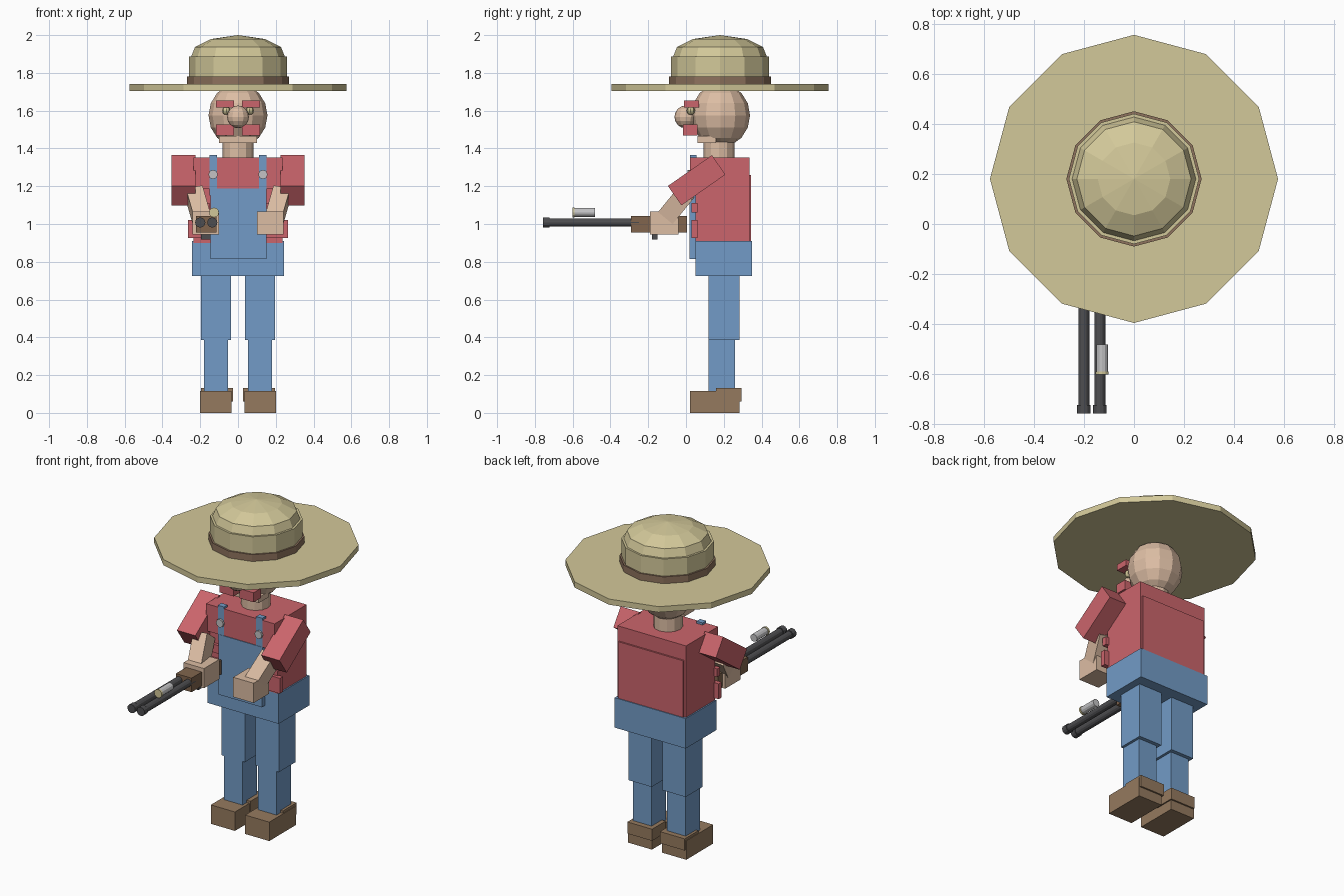
import bpy, bmesh, math
from mathutils import Matrix, Vector

if "Cube" in bpy.data.objects:
    bpy.data.objects.remove(bpy.data.objects["Cube"])


def material(name, r, g, b):
    m = bpy.data.materials.new(name)
    m.use_nodes = True
    m.diffuse_color = (r, g, b, 1)
    node = next(n for n in m.node_tree.nodes if n.type == 'BSDF_PRINCIPLED')
    node.inputs["Base Color"].default_value = (r, g, b, 1)
    return m


STRAW = material("straw", .65, .58, .32)
RED = material("shirt red", .60, .13, .15)
BLUE = material("denim blue", .17, .33, .57)
BROWN = material("boot brown", .30, .195, .114)
BAND = material("band brown", .27, .17, .11)
SKIN = material("skin", .72, .51, .37)
STEEL = material("dark steel", .075, .075, .08)
SILVER = material("silver", .55, .55, .56)
WOOD = material("stock wood", .22, .13, .075)


def finish(name, bm, mat):
    bmesh.ops.recalc_face_normals(bm, faces=bm.faces)
    mesh = bpy.data.meshes.new(name)
    bm.to_mesh(mesh)
    bm.free()
    mesh.materials.append(mat)
    ob = bpy.data.objects.new(name, mesh)
    bpy.context.collection.objects.link(ob)
    return ob


def box(name, x, y, z, mat):
    """Box from its extents along each axis."""
    bm = bmesh.new()
    bmesh.ops.create_cube(bm, size=1)
    mid = Vector([(a + b) / 2 for a, b in (x, y, z)])
    size = [b - a for a, b in (x, y, z)]
    bm.transform(Matrix.Translation(mid) @ Matrix.Diagonal((*size, 1)))
    return finish(name, bm, mat)


def limb(name, start, end, width, depth, mat):
    """Box stretched between two points."""
    a, b = Vector(start), Vector(end)
    d = (b - a).normalized()
    side = (Vector((1, 0, 0)) - d * d.x).normalized()
    rot = Matrix((side, d.cross(side), d)).transposed().to_4x4()
    bm = bmesh.new()
    bmesh.ops.create_cube(bm, size=1)
    scale = Matrix.Diagonal((width, depth, (b - a).length, 1))
    bm.transform(Matrix.Translation((a + b) / 2) @ rot @ scale)
    return finish(name, bm, mat)


def tube(name, centre, radius, length, mat, sides=12, along_y=True):
    bm = bmesh.new()
    bmesh.ops.create_cone(bm, cap_ends=True, segments=sides, radius1=radius,
                          radius2=radius, depth=length)
    rot = Matrix.Rotation(math.pi / 2, 4, 'X') if along_y else Matrix()
    bm.transform(Matrix.Translation(centre) @ rot)
    return finish(name, bm, mat)


def ball(name, centre, size, mat, sides=12, rings=8):
    bm = bmesh.new()
    bmesh.ops.create_uvsphere(bm, u_segments=sides, v_segments=rings, radius=1)
    bm.transform(Matrix.Translation(centre) @ Matrix.Diagonal((*size, 1)))
    return finish(name, bm, mat)


def lathe(name, profile, y, mat, sides=12):
    """Faceted solid turned about a vertical axis."""
    bm = bmesh.new()
    verts = [bm.verts.new((r, 0, z)) for r, z in profile]
    edges = [bm.edges.new(p) for p in zip(verts, verts[1:])]
    bmesh.ops.spin(bm, geom=verts + edges, axis=(0, 0, 1), cent=(0, 0, 0),
                   angle=math.tau, steps=sides)
    bmesh.ops.remove_doubles(bm, verts=bm.verts, dist=.0005)
    bm.transform(Matrix.Translation((0, y, 0)))
    return finish(name, bm, mat)


# Hat
HY = .18
lathe("hat_brim", [(0, 1.705), (.575, 1.705), (.575, 1.74), (0, 1.74)], HY, STRAW)
lathe("hat_band", [(0, 1.73), (.27, 1.73), (.27, 1.782), (0, 1.782)], HY, BAND)
lathe("hat_crown", [(0, 1.735), (.26, 1.735), (.26, 1.888), (.247, 1.888),
                    (.228, 1.937), (.145, 1.979), (0, 2)], HY, STRAW)

# Head and face
ball("head", (0, .183, 1.575), (.156, .156, .168), SKIN)
tube("neck", (0, .175, 1.39), .083, .09, SKIN, along_y=False)
box("chin", (-.1, .1), (.06, .16), (1.43, 1.465), SKIN)
ball("nose", (0, -.003, 1.567), (.058, .058, .06), SKIN)

# Torso and overalls
box("shirt", (-.235, .235), (.05, .335), (.9, 1.352), RED)
box("shirt_yoke", (-.235, .235), (.022, .06), (1.185, 1.352), RED)
box("shirt_back_panel", (-.222, .222), (.33, .345), (.9, 1.26), RED)
box("trouser_waist", (-.243, .243), (.05, .35), (.725, .91), BLUE)
box("bib", (-.145, .15), (.018, .06), (.815, 1.187), BLUE)

# Paired parts
for side, s in (("left", 1), ("right", -1)):
    def span(a, b):
        return tuple(sorted((s * a, s * b)))

    box(side + "_eyebrow", span(.022, .117), (-.01, .07), (1.617, 1.655), RED)
    ball(side + "_eye", (s * .062, .025, 1.6), (.022, .022, .022), STRAW, 8, 6)
    box(side + "_moustache", span(.02, .117), (-.015, .06), (1.468, 1.527), RED)

    box(side + "_strap", span(.11, .152), (.02, .055), (1.15, 1.365), BLUE)
    tube(side + "_button", (s * .132, .018, 1.262), .025, .02, SILVER, 8)
    box(side + "_shirt_hem", span(.14, .265), (.03, .06), (.925, 1.02), RED)
    box(side + "_shirt_fold", span(.15, .255), (.03, .06), (1.06, 1.11), RED)

    limb(side + "_sleeve", (s * .288, .173, 1.313), (s * .288, -.06, 1.15),
         .126, .125, RED)
    limb(side + "_forearm", (s * .232, .0, 1.165), (s * .185, -.135, 1.0),
         .09, .1, SKIN)
    box(side + "_hand", span(.1, .24), (-.19, -.04), (.945, 1.067), SKIN)

    box(side + "_thigh", span(.037, .196), (.12, .283), (.387, .74), BLUE)
    box(side + "_shin", span(.053, .18), (.12, .26), (.1, .39), BLUE)
    box(side + "_boot", span(.035, .2), (.02, .283), (0, .117), BROWN)
    box(side + "_boot_cuff", span(.027, .196), (.16, .293), (.06, .132), BROWN)

    # Double barrels, one on each side of the stock
    bx = -.168 + s * .032
    tube(side + "_barrel", (bx, -.5, 1.008), .022, .5, STEEL)
    tube(side + "_muzzle", (bx, -.74, 1.008), .027, .034, STEEL)

# Gun body
box("gun_stock", (-.222, -.115), (-.29, .004), (.955, 1.042), WOOD)
box("trigger", (-.195, -.145), (-.18, -.152), (.918, .96), STEEL)
tube("scope", (-.127, -.538, 1.061), .023, .115, SILVER)
tube("scope_lens", (-.127, -.595, 1.061), .026, .012, STRAW)
